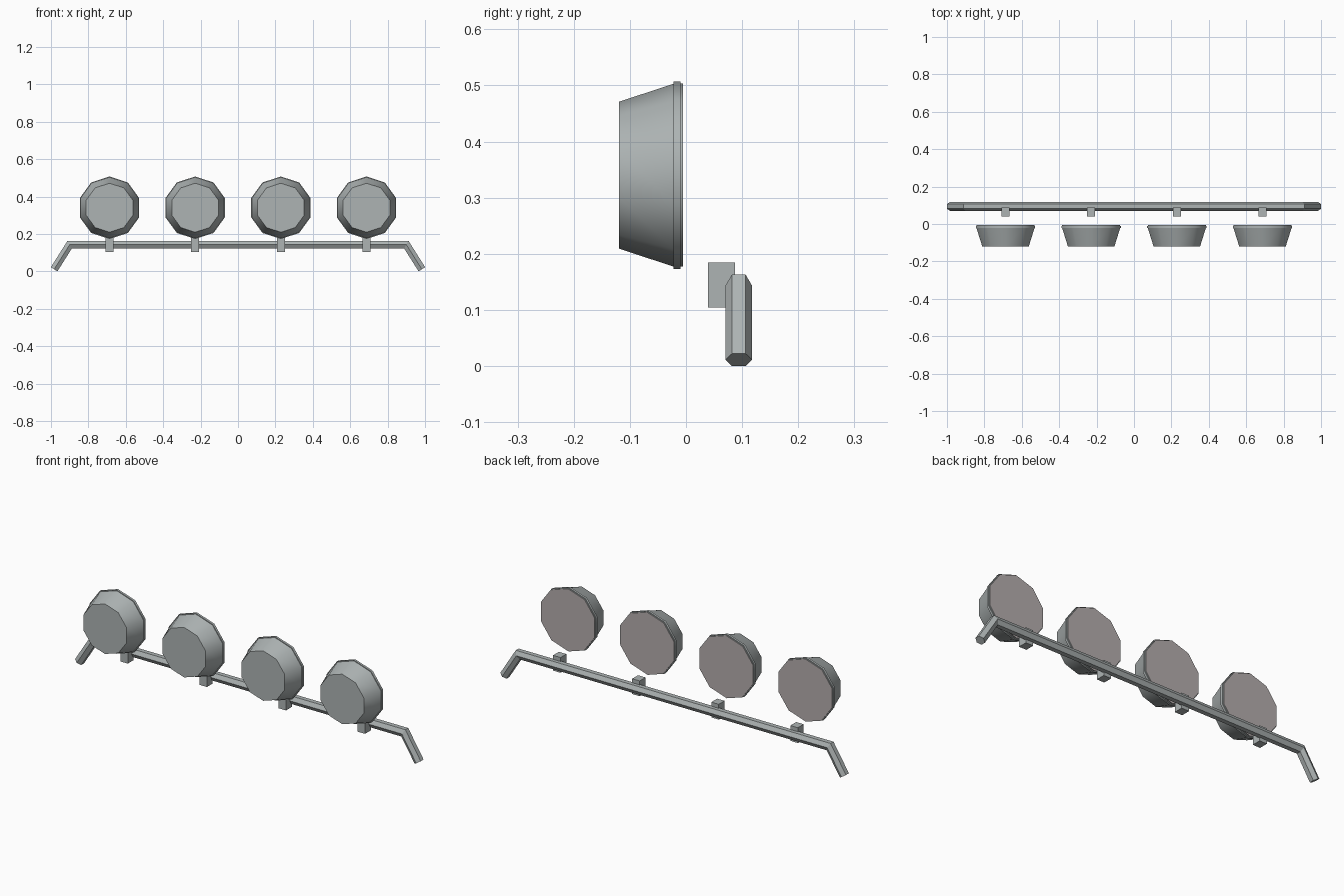
import bpy, bmesh, math
from mathutils import Vector

if "Cube" in bpy.data.objects:
    bpy.data.objects.remove(bpy.data.objects["Cube"], do_unlink=True)


def material(name, rgb):
    mat = bpy.data.materials.new(name)
    mat.use_nodes = True
    mat.diffuse_color = (*rgb, 1)
    mat.node_tree.nodes["Principled BSDF"].inputs["Base Color"].default_value = (*rgb, 1)
    return mat


METAL = material("cool grey metal", (0.42, 0.455, 0.455))
BACK = material("warm grey back", (0.46, 0.42, 0.42))


def loft(name, rings, mats, smooth=False):
    """Skin a row of equal-sized rings and cap both ends."""
    bm = bmesh.new()
    loops = [[bm.verts.new(p) for p in ring] for ring in rings]
    n = len(loops[0])
    for a, b in zip(loops, loops[1:]):
        for i in range(n):
            j = (i + 1) % n
            bm.faces.new((a[i], a[j], b[j], b[i]))
    bm.faces.new(loops[0])
    end = bm.faces.new(loops[-1])
    end.material_index = len(mats) - 1
    bmesh.ops.recalc_face_normals(bm, faces=bm.faces)
    mesh = bpy.data.meshes.new(name)
    bm.to_mesh(mesh)
    bm.free()
    for mat in mats:
        mesh.materials.append(mat)
    if smooth:
        mesh.shade_smooth()
        mesh.set_sharp_from_angle(angle=math.radians(40))
    obj = bpy.data.objects.new(name, mesh)
    bpy.context.collection.objects.link(obj)
    return obj


# Hexagonal bar with mitred, splayed legs
bar_y, bar_z, radius = 0.094, 0.1425, 0.024
bend, foot = Vector((0.90, bar_z)), Vector((0.983, 0.011))
leg = (foot - bend).normalized()
half = math.acos(leg.x) / 2


def bar_ring(x, z, nx, nz):
    ring = []
    for k in range(6):
        a = k * math.pi / 3
        h = radius * math.sin(a)
        ring.append((x + nx * h, bar_y + radius * math.cos(a), z + nz * h))
    return ring


right_half = [(foot.x, foot.y, -leg.y, leg.x), (bend.x, bend.y, math.tan(half), 1)]
left_half = [(-x, z, -nx, nz) for x, z, nx, nz in right_half]
loft("mounting_bar", [bar_ring(*s) for s in left_half + right_half[::-1]], [METAL])

# Ten-sided lamps, each with a bracket on the bar
lamp_profile = [(-0.119, 0.131), (-0.022, 0.163), (-0.022, 0.167),
                (-0.010, 0.167), (-0.010, 0.163), (-0.005, 0.163)]
lamp_z, sides, spacing = 0.34, 10, 0.458

for i in range(4):
    x = (i - 1.5) * spacing
    rings = []
    for y, r in lamp_profile:
        angles = [2 * math.pi * k / sides for k in range(sides)]
        rings.append([(x + r * math.sin(a), y, lamp_z + r * math.cos(a)) for a in angles])
    loft(f"lamp_{i + 1}", rings, [METAL, BACK], smooth=True)

    corners = [(-1, 0.039), (1, 0.039), (1, 0.087), (-1, 0.087)]
    block = [[(x + s * 0.0215, y, z) for s, y in corners] for z in (0.104, 0.184)]
    loft(f"bracket_{i + 1}", block, [METAL])
